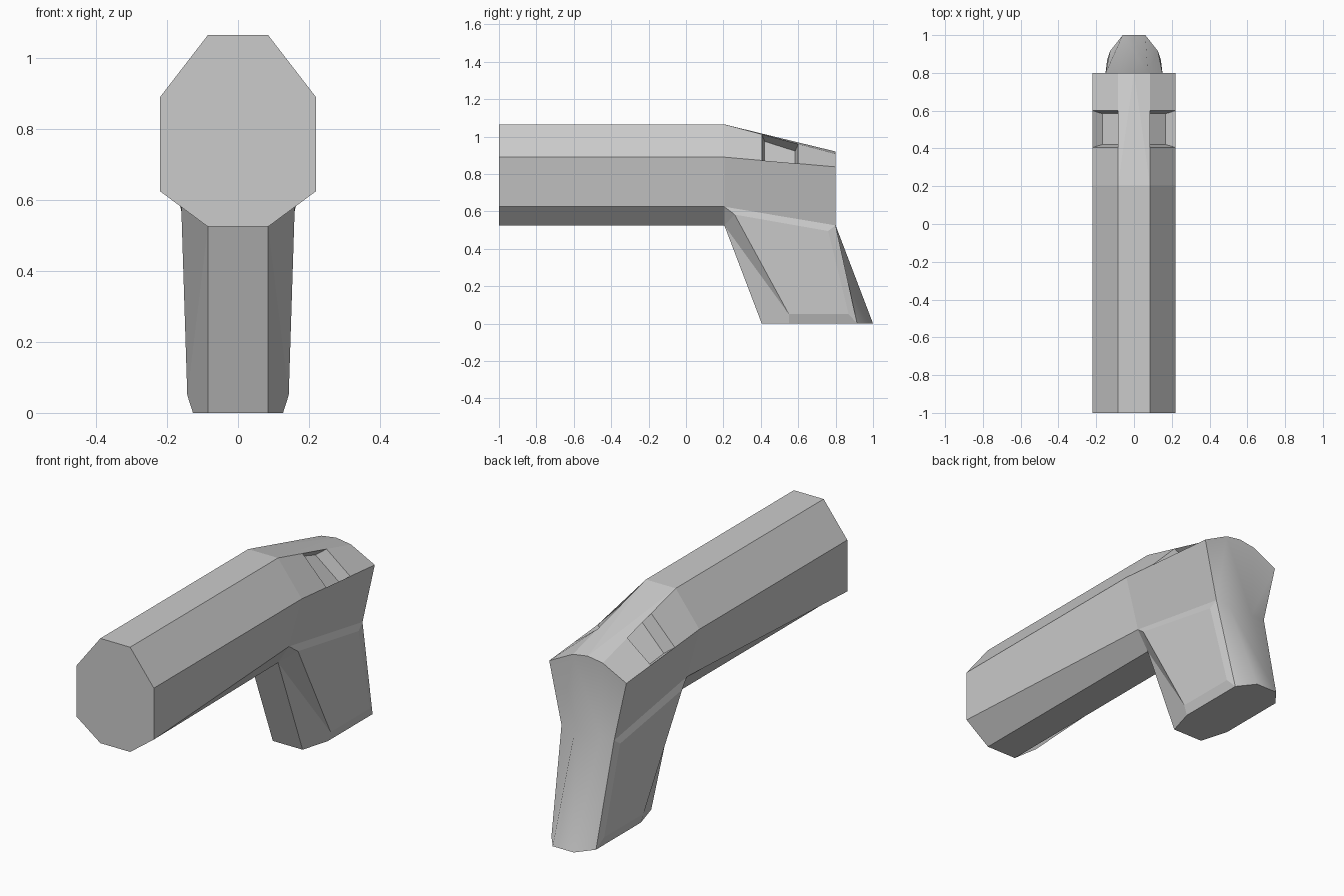
import bpy, bmesh
from mathutils import Vector

if "Cube" in bpy.data.objects:
    bpy.data.objects.remove(bpy.data.objects["Cube"])

# Right half of the shell: named corner points (x, y, z)
P = {
    # rear and lower body
    "M": (.15, .8, .525), "N": (.073, .8, .525),
    # grip base outline
    "G": (.085, .405, 0), "A": (.127, .55, 0), "B": (.127, .915, 0), "C": (.06, 1, 0),
    # raised grip side panel
    "p": (.16, .26, .583), "q": (.156, .76, .495),
    "r": (.142, .87, .05), "s": (.143, .55, .05),
}

# Barrel octagon at the muzzle and at the body joint, where its waist narrows
for tag, y, waist in (("f", -1, .22), ("0", .205, .147)):
    for name, x, z in (("T", .085, 1.065), ("U", .22, .89), ("L", waist, .625), ("K", .085, .525)):
        P[name + tag] = (x, y, z)

# Sloping top of the body, with stations for the recess
for tag, y in (("1", .405), ("2", .6), ("3", .8)):
    t = (y - .205) / .595
    P["T" + tag] = (.085, y, 1.065 - .158 * t)
    P["U" + tag] = (.22, y, .89 - .052 * t)

# Recess floor, pushed in along the slanted face
inward = Vector((-.052, 0, -.038))
for tag, dy in (("1", .016), ("2", -.016)):
    for n in "TU":
        P[n + "i" + tag] = tuple(Vector(P[n + tag]) + inward + Vector((0, dy, 0)))

# Faces repeated on both sides ("R" is the centre rear peak)
SIDE = [
    "Tf T0 U0 Uf", "Uf U0 L0 Lf", "Lf L0 K0 Kf",             # barrel
    "T0 T1 U1 U0", "T2 T3 U3 U2", "T0 T1 R", "T1 T2 R", "T2 T3 R",  # body top
    "T1 T2 Ti2 Ti1", "T2 U2 Ui2 Ti2", "U2 U1 Ui1 Ui2",       # recess walls
    "U1 T1 Ti1 Ui1", "Ti1 Ti2 Ui2 Ui1",
    "U0 U1 U2 U3 M L0",                                      # body side
    "L0 M q p", "p q r s", "s r B A", "M B r q",             # grip side panel
    "K0 L0 p", "K0 p s", "K0 s A G",                         # grip front corner
]
REAR_SIDE = ["T3 N M U3", "N C B M"]
# Chains spanning the centre line; each face is closed by its mirror image
CENTRE = ["Tf Uf Lf Kf", "Tf T0", "C B A G", "G K0", "K0 Kf"]
REAR_CENTRE = ["R T3 N", "N C"]

bm = bmesh.new()
V = {(n, s): bm.verts.new((s * c[0], c[1], c[2])) for n, c in P.items() for s in (1, -1)}
V["R", 1] = V["R", -1] = bm.verts.new((0, .8, .92))


def add(names, smooth, both):
    """Add a mirrored pair of faces, or one face spanning the centre."""
    names = names.split()
    if both:
        loops = [[V[n, s] for n in names] for s in (1, -1)]
        loops[1].reverse()
    else:
        loops = [[V[n, 1] for n in names] + [V[n, -1] for n in reversed(names) if n != "R"]]
    for loop in loops:
        bm.faces.new(loop).smooth = smooth


for group, smooth, both in ((SIDE, False, True), (REAR_SIDE, True, True),
                            (CENTRE, False, False), (REAR_CENTRE, True, False)):
    for f in group:
        add(f, smooth, both)
bm.faces.new([V["T0", 1], V["R", 1], V["T0", -1]])           # flat centre of body top
bmesh.ops.recalc_face_normals(bm, faces=bm.faces)

mesh = bpy.data.meshes.new("barrel_and_grip")
bm.to_mesh(mesh)
bm.free()
shell = bpy.data.objects.new("barrel_and_grip", mesh)
bpy.context.collection.objects.link(shell)
